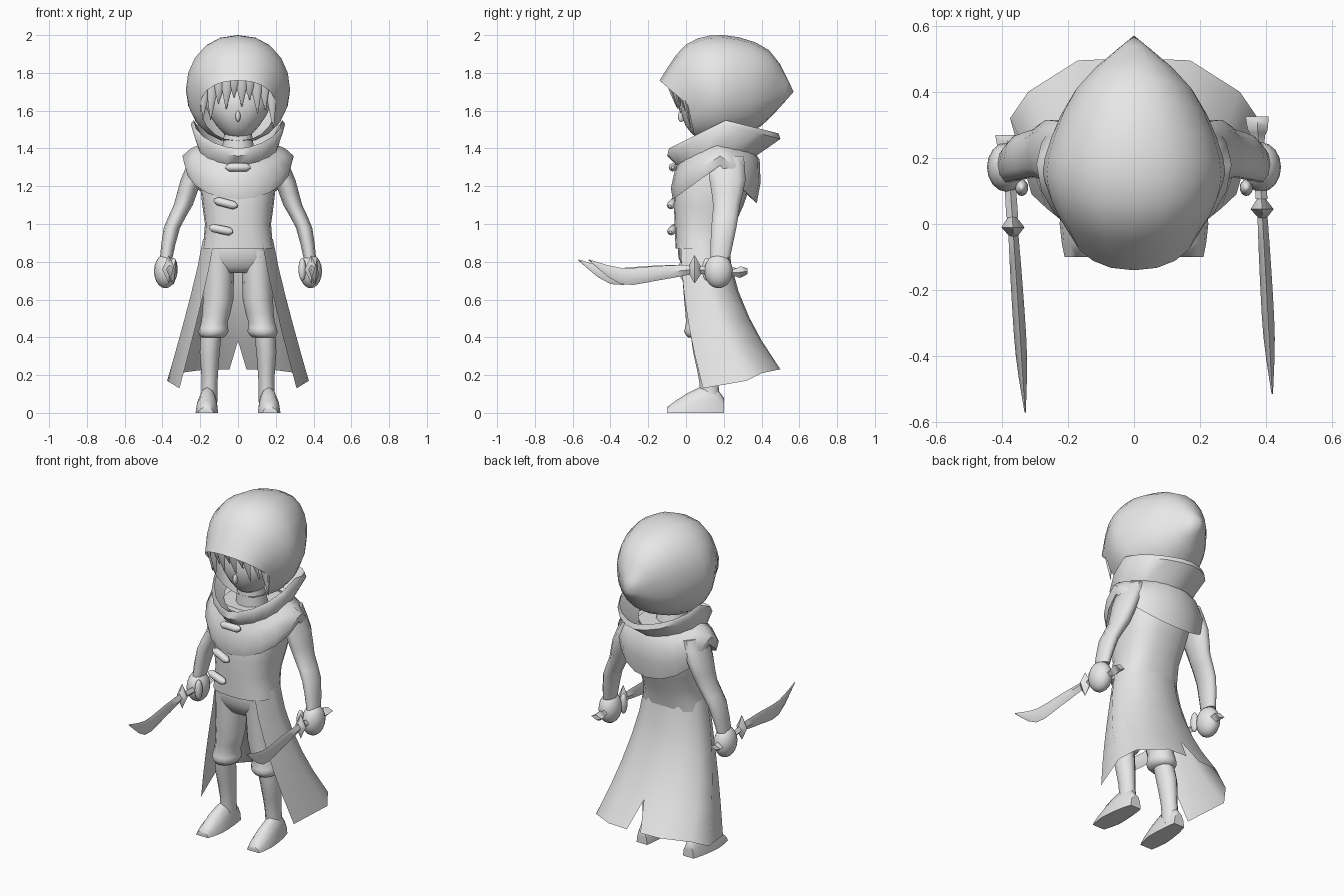
import bpy, bmesh, math

cube = bpy.data.objects.get("Cube")
if cube:
    bpy.data.objects.remove(cube)

shade = (.8, .8, .8, 1)
grey = bpy.data.materials.new("plain_grey")
grey.use_nodes = True
grey.diffuse_color = shade
grey.node_tree.nodes["Principled BSDF"].inputs["Base Color"].default_value = shade


def finish(name, bm):
    """Turn a bmesh into a smooth shaded object."""
    mesh = bpy.data.meshes.new(name)
    bm.to_mesh(mesh)
    bm.free()
    mesh.materials.append(grey)
    obj = bpy.data.objects.new(name, mesh)
    bpy.context.scene.collection.objects.link(obj)
    bpy.ops.object.select_all(action='DESELECT')
    obj.select_set(True)
    bpy.context.view_layer.objects.active = obj
    bpy.ops.object.shade_smooth_by_angle(angle=math.radians(55))
    return obj


def spline(keys, steps):
    """Fill in the rows between key rows along a smooth curve."""
    rows = []
    last = len(keys) - 1
    for k in range(last):
        before, start, end, after = keys[max(k - 1, 0)], keys[k], keys[k + 1], keys[min(k + 2, last)]
        for step in range(steps):
            t = step / steps
            row = []
            for a, b, c, d in zip(before, start, end, after):
                slope_in, slope_out = (c - a) / 2, (d - b) / 2
                bend = (slope_in - c + b) * (1 - t) - (slope_out - c + b) * t
                row.append(b + (c - b) * t + t * (1 - t) * bend)
            rows.append(row)
    return rows + [keys[last]]


def loft(name, rings, capped=True):
    """Skin a row of closed rings that share one point count."""
    bm = bmesh.new()
    rows = [[bm.verts.new(point) for point in ring] for ring in rings]
    count = len(rows[0])
    for a, b in zip(rows, rows[1:]):
        for i in range(count):
            j = (i + 1) % count
            bm.faces.new((a[i], a[j], b[j], b[i]))
    if capped:
        bm.faces.new(rows[0])
        bm.faces.new(rows[-1])
    bmesh.ops.remove_doubles(bm, verts=bm.verts, dist=.0005)
    bmesh.ops.recalc_face_normals(bm, faces=bm.faces)
    return finish(name, bm)


def circle(count):
    """Cosine and sine pairs around a full turn."""
    angles = [math.tau * i / count for i in range(count)]
    return [(math.cos(a), math.sin(a)) for a in angles]


def soften(value, power):
    return math.copysign(abs(value) ** power, value)


def limb(name, keys, side=1, count=10, steps=2, power=1):
    """Upright tube: keys of x, y, z, radius along x, radius along y."""
    loft(name, [[(side * (x + rx * soften(c, power)), y + ry * soften(s, power), z)
                 for c, s in circle(count)] for x, y, z, rx, ry in spline(keys, steps)])


def hoops(name, keys, steps=2, power=1):
    """Draped shell: keys of front y, z, flank y, z, half width, back y, z."""
    rings = []
    for front_y, front_z, flank_y, flank_z, width, back_y, back_z in spline(keys, steps):
        ring = []
        for c, s in circle(20):
            end_y, end_z = (front_y, front_z) if c > 0 else (back_y, back_z)
            ring.append((width * soften(s, power),
                         flank_y + (end_y - flank_y) * abs(c),
                         flank_z + (end_z - flank_z) * abs(c)))
        rings.append(ring)
    loft(name, rings, capped=False)


def ball(name, centre, radii, chin=0):
    """Ellipsoid whose lower half may narrow towards a chin."""
    bm = bmesh.new()
    bmesh.ops.create_uvsphere(bm, u_segments=16, v_segments=10, radius=1)
    for vert in bm.verts:
        narrow = 1 - chin * max(0, -vert.co.z)
        vert.co.x *= narrow
        vert.co = [c + r * v for c, r, v in zip(centre, radii, vert.co)]
    finish(name, bm)


# Hood, from the face opening to the point at the back
hoops("hood", [
    (-.14, 1.76, .01, 1.63, .2, .05, 1.44),
    (0, 1.95, .1, 1.68, .26, .15, 1.43),
    (.2, 2, .2, 1.72, .27, .25, 1.45),
    (.44, 1.92, .4, 1.71, .18, .4, 1.52),
    (.57, 1.7, .57, 1.7, 0, .57, 1.7)], steps=3, power=.9)

# Head and neck
ball("head", (0, .12, 1.63), (.175, .15, .19), chin=.35)
ball("nose", (0, -.025, 1.57), (.013, .018, .03))
limb("neck", [(0, .14, 1.3, .1, .1), (0, .12, 1.5, .07, .07)])

# Fringe: longer locks towards the temples
lock_count = 10
for k in range(lock_count):
    x = .17 * (2 * k / (lock_count - 1) - 1)
    y = 2.6 * x * x - .08
    tip = 1.67 - 4 * x * x - .05 * (k % 2)
    limb(f"hair_lock_{k + 1}", [(x, y, 1.77, .03, .02),
                                (x * 1.05, y, (1.8 + tip) / 2, .024, .014),
                                (x * 1.1, y + .03, tip, .002, .002)], count=6, steps=1)

# Standing collar with a folded rim
hoops("collar", [
    (-.05, 1.31, .15, 1.4, .21, .37, 1.36),
    (-.1, 1.36, .2, 1.53, .25, .5, 1.45),
    (-.09, 1.4, .21, 1.55, .235, .49, 1.48),
    (-.02, 1.36, .16, 1.43, .17, .34, 1.38)], steps=1, power=1.2)

# Shoulder cape, dipping at front and back
hoops("shoulder_cape", [
    (-.02, 1.37, .16, 1.43, .18, .35, 1.4),
    (-.06, 1.28, .17, 1.4, .25, .39, 1.34),
    (-.08, 1.19, .18, 1.36, .295, .395, 1.22),
    (-.07, 1.13, .18, 1.31, .28, .375, 1.11),
    (-.04, 1.16, .18, 1.32, .22, .33, 1.15)], steps=1)

# Tunic body and hips
limb("tunic", [(0, .16, 1.38, .17, .16), (0, .14, 1.2, .2, .2), (0, .1, 1, .175, .16),
               (0, .085, .87, .19, .14)], count=20, power=.8)
limb("hips", [(0, .08, .92, .17, .12), (0, .08, .82, .18, .12), (0, .08, .74, .12, .07)],
     count=20, power=.8)

# Toggle buttons: one level, two slanted
for k, (x, z, tilt) in enumerate([(0, 1.3, 0), (-.065, 1.11, .25), (-.09, .97, .2)]):
    rings = [[(u, r * c, r * s) for c, s in circle(8)]
             for u, r in ((-.065, .008), (-.045, .022), (.045, .022), (.065, .008))]
    toggle = loft(f"toggle_{k + 1}", rings)
    toggle.location = (x, -.07, z)
    toggle.rotation_euler = (0, tilt, -tilt)

for label, side in (("left", 1), ("right", -1)):
    # Arm and closed hand
    limb(label + "_arm", [(.2, .21, 1.36, .05, .1), (.25, .22, 1.23, .055, .1),
                          (.29, .215, 1.1, .05, .075), (.35, .2, .98, .043, .07),
                          (.38, .18, .82, .033, .055)], side)
    ball(label + "_fist", (side * .385, .172, .75), (.06, .075, .09))
    ball(label + "_thumb", (side * .34, .11, .76), (.02, .025, .06))

    # Leg with a flared breeches cuff
    limb(label + "_breeches", [(.1, .08, .86, .08, .11), (.105, .08, .6, .08, .09),
                               (.125, .08, .48, .07, .08), (.13, .08, .43, .08, .09),
                               (.135, .08, .4, .06, .07)], side, count=12)
    limb(label + "_shin", [(.14, .08, .43, .055, .06), (.15, .1, .32, .053, .065),
                           (.15, .12, .17, .042, .053), (.155, .13, .03, .045, .055)], side)

    # Shoe: arched sections of y, centre x, half width, height
    rings = []
    for y, x, width, height in spline([(.2, .155, .035, .08), (.13, .16, .05, .15),
                                       (0, .165, .06, .1), (-.1, .17, .04, .03)], 2):
        rings.append([(side * (x + width * c), y, height * max(s, 0)) for c, s in circle(12)])
    loft(label + "_shoe", rings)

# Curved swords: diamond sections of y, middle z, half height, half thickness
sword = {
    "blade": [(.03, .76, .025, .015), (-.15, .74, .038, .018), (-.35, .725, .043, .017),
              (-.52, .81, .003, .002)],
    "guard": [(.075, .755, .02, .01), (.04, .76, .075, .035), (.01, .76, .02, .01)],
    "grip": [(.07, .757, .022, .018), (.24, .743, .018, .018), (.28, .745, .03, .03),
             (.32, .75, .015, .035)]}
for label, offset, slope, shift in (("left", .39, -.055, .005), ("right", -.367, -.066, -.05)):
    for part, keys in sword.items():
        rings = []
        for y, z, tall, thick in spline(keys, 1 if part == "guard" else 3):
            y += shift
            x = offset + slope * y
            rings.append([(x + thick * c, y, z + tall * s) for c, s in circle(4)])
        loft(f"{label}_sword_{part}", rings)

# Coat tail: thin flared sheet, split at the back, lining side facing out
waist = [(.125, -.03), (.185, .06), (.175, .15), (.1, .215), (0, .225)]
hem = [(.31, .09, .13), (.375, .32, .17), (.32, .4, .21), (.17, .495, .23), (.045, .5, .23)]
waist_z = .92
bm = bmesh.new()
for side in (1, -1):
    columns = []
    for (top_x, top_y), (low_x, low_y, low_z) in zip(waist, hem):
        column = []
        for t in (0, .2, .4, .6, .78, 1):
            seam = top_x == 0 and t < 1
            x = 0 if seam else top_x + (low_x - top_x) * t ** 1.15
            y = top_y + (low_y - top_y) * t ** 1.8
            column.append(bm.verts.new((side * x, y, waist_z + (low_z - waist_z) * t)))
        columns.append(column)
    for a, b in zip(columns, columns[1:]):
        for i in range(len(a) - 1):
            bm.faces.new((a[i], a[i + 1], b[i + 1], b[i]))
bmesh.ops.remove_doubles(bm, verts=bm.verts, dist=.0005)
bm.normal_update()
for face in bm.faces:
    middle = face.calc_center_median()
    if face.normal.x * middle.x + face.normal.y * (middle.y - .1) > 0:
        face.normal_flip()
finish("coat_tail", bm)
